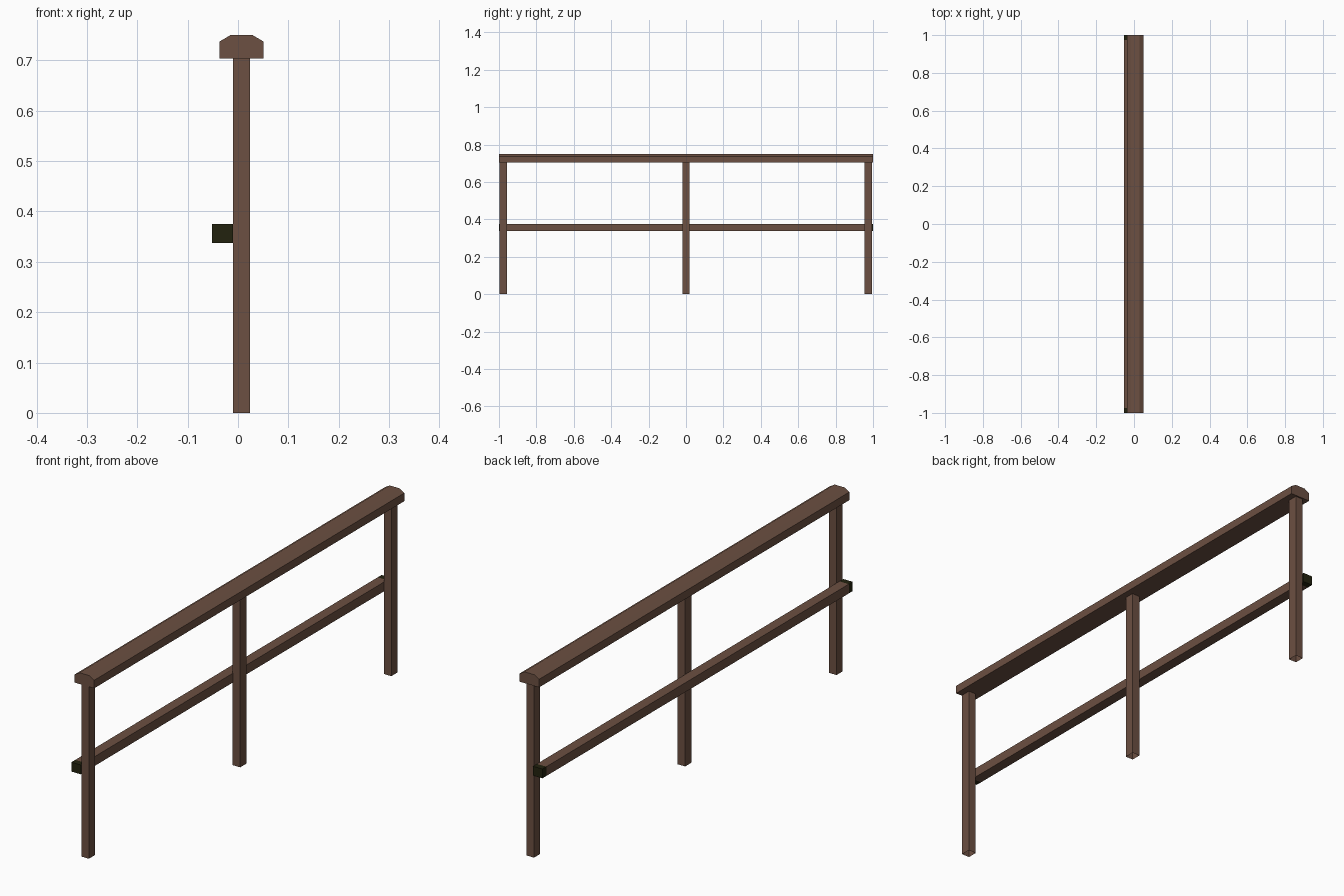
import bpy, bmesh

if "Cube" in bpy.data.objects:
    bpy.data.objects.remove(bpy.data.objects["Cube"])

def material(name, rgb):
    m = bpy.data.materials.new(name)
    m.diffuse_color = (*rgb, 1)
    m.use_nodes = True
    m.node_tree.nodes["Principled BSDF"].inputs["Base Color"].default_value = m.diffuse_color
    return m

brown = material("brown_wood", (0.15, 0.08, 0.054))
dark = material("dark_end_grain", (0.016, 0.016, 0.0045))

def finish(name, bm, mats):
    bmesh.ops.recalc_face_normals(bm, faces=bm.faces)
    me = bpy.data.meshes.new(name)
    bm.to_mesh(me)
    bm.free()
    for m in mats:
        me.materials.append(m)
    ob = bpy.data.objects.new(name, me)
    bpy.context.collection.objects.link(ob)
    return ob

def beam(name, profile, ys, mats, end_index=0):
    """Sweep an (x, z) profile through the stations ys; end sections may differ in colour."""
    bm = bmesh.new()
    rings = [[bm.verts.new((x, y, z)) for x, z in profile] for y in ys]
    n = len(profile)
    last = len(ys) - 2
    for k in range(last + 1):
        for i in range(n):
            j = (i + 1) % n
            f = bm.faces.new((rings[k][i], rings[k][j], rings[k + 1][j], rings[k + 1][i]))
            f.material_index = end_index if k in (0, last) else 0
    for ring in (rings[0], rings[-1]):
        bm.faces.new(ring).material_index = end_index
    return finish(name, bm, mats)

# Chamfered handrail along the top
beam("top_handrail",
     [(-0.037, 0.704), (0.051, 0.704), (0.051, 0.737),
      (0.029, 0.75), (-0.015, 0.75), (-0.037, 0.737)],
     [-1, 1], [brown])

# Middle rail on the left side of the posts, with dark ends
beam("middle_rail",
     [(-0.052, 0.337), (-0.0095, 0.337), (-0.0095, 0.375), (-0.052, 0.375)],
     [-1, -0.975, 0.975, 1], [brown, dark], 1)

# Three square posts, open underneath
for name, yc in (("front_post", -0.976), ("middle_post", 0.0), ("back_post", 0.974)):
    bm = bmesh.new()
    bmesh.ops.create_cube(bm, size=1)
    for v in bm.verts:
        v.co = (0.007 + v.co.x * 0.034, yc + v.co.y * 0.04, (v.co.z + 0.5) * 0.704)
    bmesh.ops.recalc_face_normals(bm, faces=bm.faces)
    bmesh.ops.delete(bm, geom=[f for f in bm.faces if f.normal.z < -0.5], context='FACES')
    finish(name, bm, [brown])
